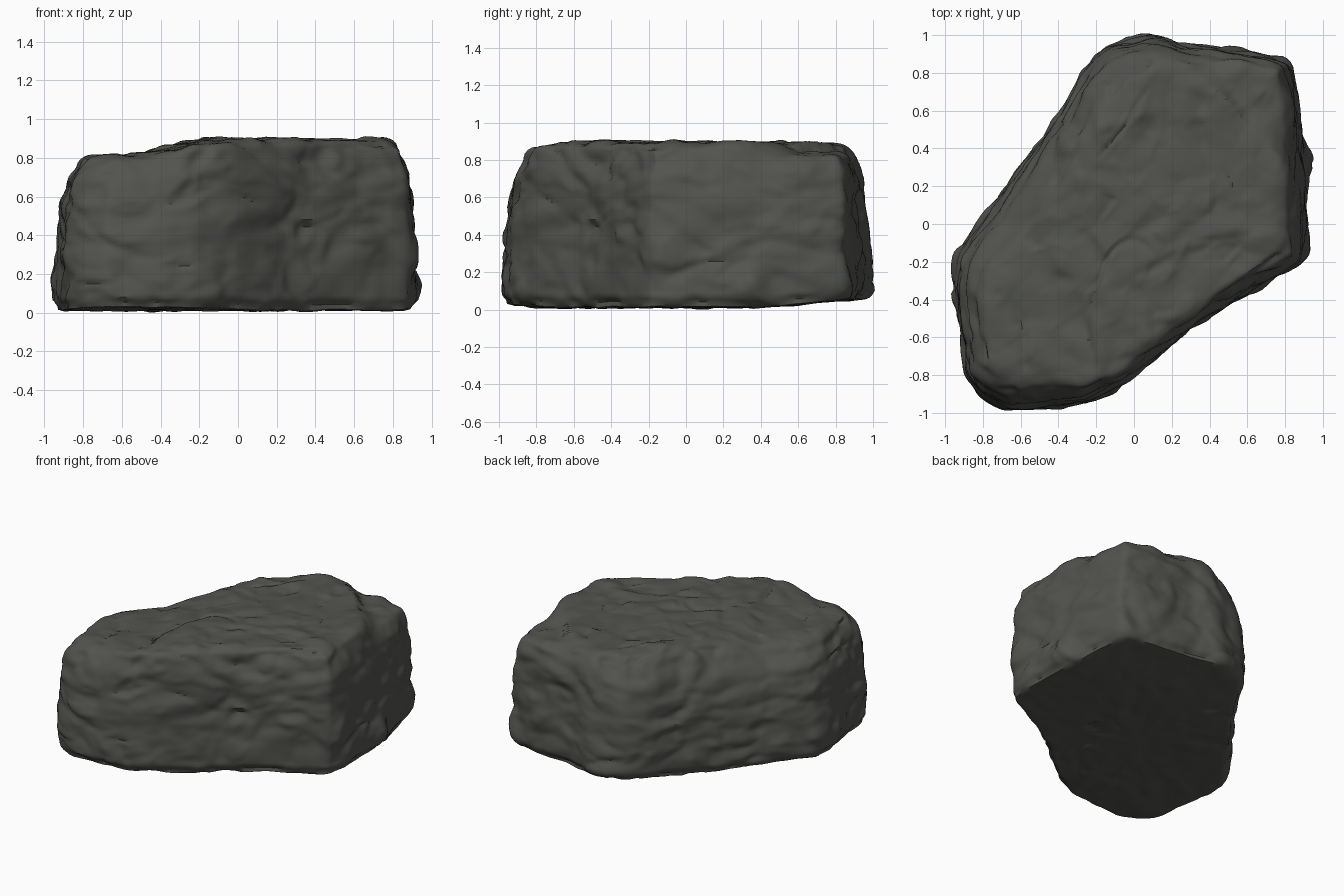
import bpy
import bmesh
import math
from mathutils import Vector, noise

SEGMENTS, SIDE_ROWS, TOP_ROWS, BASE_ROWS = 260, 46, 48, 30

# Footprint corners, anticlockwise: x, y and how far the shoulder is set in above
FOOTPRINT = [
    (.08, 1, .12), (-.15, .94, .15), (-.28, .8, .15), (-.37, .62, .14),
    (-.6, .31, .16), (-.82, 0, .18), (-.95, -.17, .17), (-.96, -.32, .13),
    (-.92, -.56, .1), (-.9, -.8, .12), (-.82, -.91, .13), (-.68, -.99, .13),
    (-.23, -.95, .08), (.02, -.8, .06), (.32, -.54, .05), (.55, -.4, .05),
    (.9, -.21, .07), (.92, -.05, .09), (.91, .3, .1), (.88, .6, .09),
    (.82, .86, .06), (.62, .92, .06), (.3, .95, .08),
]


def smoothstep(low, high, value):
    t = min(max((value - low) / (high - low), 0), 1)
    return t * t * (3 - 2 * t)


def resample(points, count):
    """Spread count points evenly along a closed outline."""
    points = [Vector(p) for p in points]
    pairs = list(zip(points, points[1:] + points[:1]))
    lengths = [(b - a).xy.length for a, b in pairs]
    step, result = sum(lengths) / count, []
    edge, passed = 0, 0
    for i in range(count):
        while edge < len(pairs) - 1 and i * step > passed + lengths[edge]:
            passed += lengths[edge]
            edge += 1
        a, b = pairs[edge]
        result.append(a.lerp(b, (i * step - passed) / lengths[edge]))
    for _ in range(3):
        result = [(result[i - 1] + p * 2 + result[(i + 1) % count]) / 4
                  for i, p in enumerate(result)]
    return result


def inward(outline, i):
    along = outline[(i + 3) % len(outline)] - outline[i - 3]
    return Vector((-along.y, along.x, 0)).normalized()


def top_height(x, y):
    """Plateau stepping down to the left end, long back edge and corners."""
    height = .895 - .075 * (1 - smoothstep(-.7, -.15, x + .15 * y))
    height -= .045 * smoothstep(.32, .6, .55 * y - .83 * x)
    height -= .03 * smoothstep(.6, .75, .7 * (x - y))
    return height - .05 * smoothstep(1.13, 1.24, x + y)


def base_height(y):
    front = .015 * smoothstep(-.7, -1, y)
    return .015 + front + .04 * smoothstep(.35, .95, y)


def stretched(p, flat, tall, shift):
    return Vector((p.x * flat + shift, p.y * flat, p.z * tall))


def facets(p, tilt):
    """Flat chisel cuts: each cell leans its own way, fading at its border."""
    distances, centres = noise.voronoi(p)[:2]
    lean = noise.noise_vector(centres[0] * 3.7) * tilt
    border = smoothstep(0, .4, distances[1] - distances[0])
    return lean.dot(p - centres[0]) * border


def crease(p):
    """Narrow meandering line where a noise field crosses zero."""
    return max(0, 1 - abs(noise.noise(p)) / .06)


def relief(p, normal):
    """Broad swells, bent ledges, chisel cuts, chipped rim and thin cracks."""
    warp = noise.noise_vector(p * 2) * .12
    q = p + warp
    grain = noise.noise(stretched(q, 9, 14, 3)) * .006
    if normal.z < -.6:
        return facets(stretched(q, 6, 6, 1), .03) + grain
    broad = noise.noise(stretched(p, 2.2, 2.6, 5)) * .01
    ledge = abs(noise.noise(stretched(q, 3.2, 6, 9))) * .03 - .008
    cuts = facets(stretched(q, 3.6, 5, 2), .07)
    cuts += facets(stretched(q, 7, 10, 4), .03)
    cracks = crease(stretched(q, 1.7, 2.4, 7)) * .012
    cracks *= smoothstep(0, .3, noise.noise(p * 2.5))
    rim = smoothstep(.68, .82, p.z) * smoothstep(.97, .8, normal.z)
    chips = smoothstep(.05, .4, noise.noise(stretched(q, 4, 4, 6))) * rim * .03
    return broad + ledge + cuts + grain - cracks - chips


def build_rock():
    outline = resample(FOOTPRINT, SEGMENTS)
    normals = [inward(outline, i) for i in range(SEGMENTS)]
    bm = bmesh.new()
    rings = []

    # Base, from the middle outwards, rising towards the back
    for row in range(1, BASE_ROWS):
        spots = [p * (row / BASE_ROWS * .97) for p in outline]
        rings.append([bm.verts.new((s.x, s.y, base_height(s.y)))
                      for s in spots])

    # Sides, leaning in more and more up to the shoulder
    for row in range(SIDE_ROWS + 1):
        t = row / SIDE_ROWS
        lean = .75 * t ** 2.6 + .25 * smoothstep(.86, 1, t)
        foot = .03 * (1 - smoothstep(0, .07, t))
        ring = []
        for p, n in zip(outline, normals):
            spot = Vector((p.x, p.y, 0)) + n * (p.z * lean + foot)
            low = base_height(spot.y) + .005
            high = top_height(spot.x, spot.y) - .02
            ring.append(bm.verts.new((spot.x, spot.y, low + (high - low) * t)))
        rings.append(ring)
    shoulder = rings[-1]

    # Plateau, from the shoulder to the middle
    for row in range(1, TOP_ROWS):
        scale = 1 - row / TOP_ROWS
        ring = []
        for v in shoulder:
            x, y = v.co.x * scale, v.co.y * scale
            drop = .02 * smoothstep(.1, 0, 1 - scale)
            ring.append(bm.verts.new((x, y, top_height(x, y) - drop)))
        rings.append(ring)

    # Skin over all the rings and close both ends
    for lower, upper in zip(rings, rings[1:]):
        for i in range(SEGMENTS):
            j = (i + 1) % SEGMENTS
            bm.faces.new((lower[i], lower[j], upper[j], upper[i]))
    base_centre = bm.verts.new((0, 0, base_height(0)))
    top_centre = bm.verts.new((0, 0, top_height(0, 0)))
    for i in range(SEGMENTS):
        j = (i + 1) % SEGMENTS
        bm.faces.new((base_centre, rings[0][j], rings[0][i]))
        bm.faces.new((top_centre, rings[-1][i], rings[-1][j]))
    bmesh.ops.recalc_face_normals(bm, faces=bm.faces)

    # Wear the shoulder round
    worn = [v for ring in rings[BASE_ROWS + 36:BASE_ROWS + 54] for v in ring]
    for _ in range(5):
        bmesh.ops.smooth_vert(bm, verts=worn, factor=.5, use_axis_x=True,
                              use_axis_y=True, use_axis_z=True)
    bm.normal_update()

    # Carve the relief, with one knob low on the left side
    knob = Vector((.92, .34, .15))
    moves = []
    for v in bm.verts:
        swell = .045 * math.exp(-((v.co - knob).length / .09) ** 2)
        moves.append(v.normal * (relief(v.co, v.normal) + swell))
    for v, move in zip(bm.verts, moves):
        v.co += move

    # Rest the lowest point on the ground
    ground = min(v.co.z for v in bm.verts)
    bmesh.ops.translate(bm, verts=bm.verts, vec=(0, 0, -ground))
    return bm


cube = bpy.data.objects.get("Cube")
if cube:
    bpy.data.objects.remove(cube, do_unlink=True)

stone = bpy.data.materials.new("dark grey stone")
stone.use_nodes = True
colour = (.085, .087, .077, 1)
stone.diffuse_color = colour
shader = stone.node_tree.nodes["Principled BSDF"]
shader.inputs["Base Color"].default_value = colour
shader.inputs["Roughness"].default_value = .9

mesh = bpy.data.meshes.new("rock")
rock_mesh = build_rock()
rock_mesh.to_mesh(mesh)
rock_mesh.free()
mesh.materials.append(stone)
rock = bpy.data.objects.new("rock", mesh)
bpy.context.collection.objects.link(rock)

bpy.context.view_layer.objects.active = rock
rock.select_set(True)
bpy.ops.object.shade_smooth_by_angle(angle=math.radians(40))
